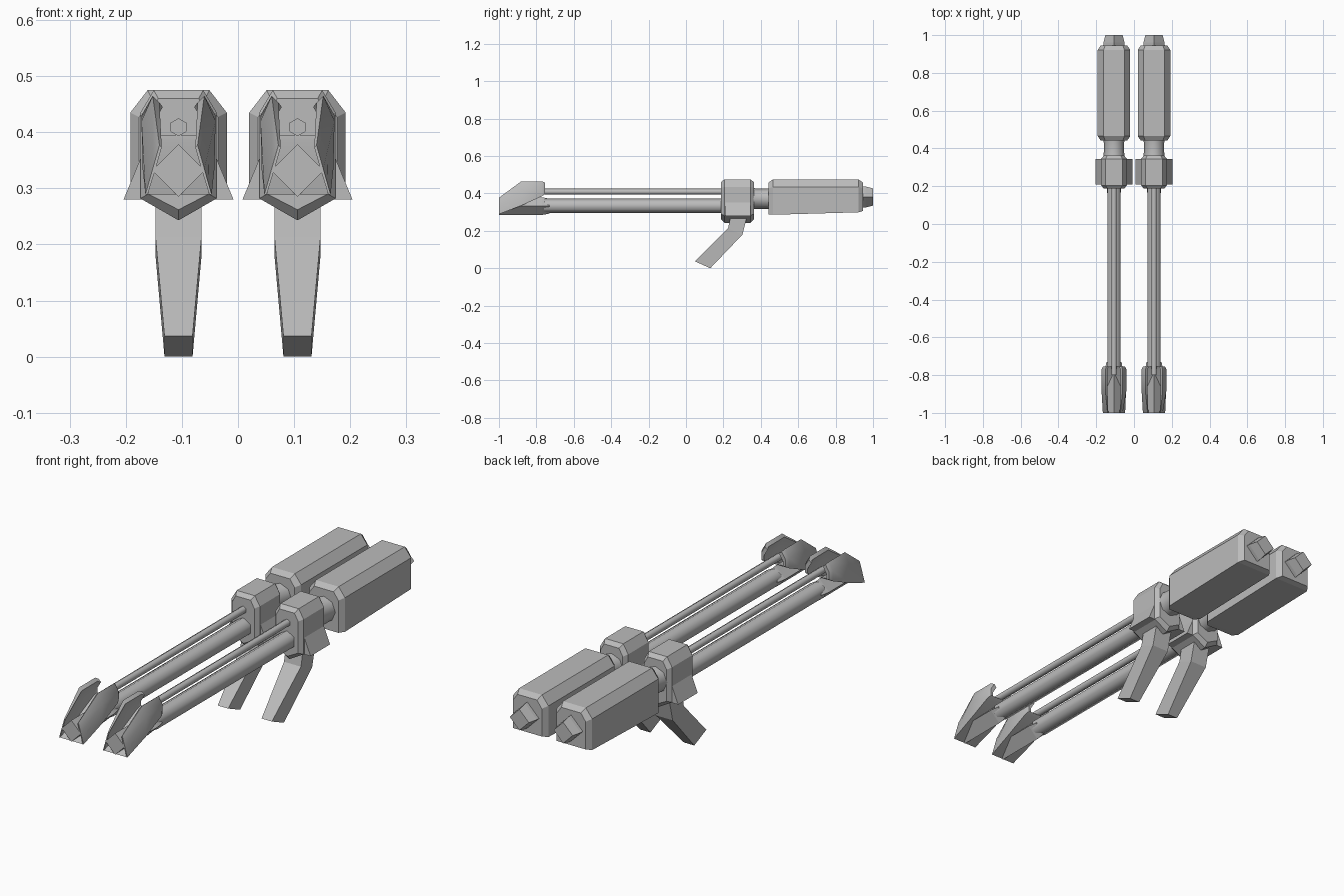
import bpy, bmesh, math

cube = bpy.data.objects.get("Cube")
if cube:
    bpy.data.objects.remove(cube)

metal = bpy.data.materials.new("grey_metal")
metal.use_nodes = True
metal.diffuse_color = (0.5, 0.5, 0.5, 1)
metal.node_tree.nodes["Principled BSDF"].inputs["Base Color"].default_value = (0.5, 0.5, 0.5, 1)

OFFSET = 0.106


def loft(name, rings, smooth=None):
    """Skin closed rings of (x, y, z) points, once for each side."""
    bm = bmesh.new()
    loops = [[bm.verts.new(p) for p in ring] for ring in rings]
    n = len(loops[0])
    for a, b in zip(loops, loops[1:]):
        for i in range(n):
            j = (i + 1) % n
            bm.faces.new((a[i], a[j], b[j], b[i]))
    bm.faces.new(loops[0])
    bm.faces.new(loops[-1])
    bmesh.ops.remove_doubles(bm, verts=bm.verts, dist=0.0005)
    bmesh.ops.recalc_face_normals(bm, faces=bm.faces)
    mesh = bpy.data.meshes.new(name)
    bm.to_mesh(mesh)
    bm.free()
    mesh.materials.append(metal)
    for side, sign in (("left", 1), ("right", -1)):
        obj = bpy.data.objects.new(f"{side}_{name}", mesh)
        obj.location.x = sign * OFFSET
        bpy.context.collection.objects.link(obj)
    if smooth:
        bpy.ops.object.select_all(action="DESELECT")
        obj.select_set(True)
        bpy.context.view_layer.objects.active = obj
        bpy.ops.object.shade_smooth_by_angle(angle=math.radians(smooth))


def section(y, half):
    """Symmetric ring at y from its +x half, listed top to bottom."""
    return [(x, y, z) for x, z in half] + [(-x, y, z) for x, z in reversed(half)]


def tube(name, sides, z, stations, smooth=None):
    """Turned part along y with a vertex at the top; stations are (y, radius)."""
    angles = [math.tau * i / sides for i in range(sides)]
    loft(name, [[(r * math.sin(a), y, z + r * math.cos(a)) for a in angles]
                for y, r in stations], smooth)


# Barrel, muzzle, upper rod, neck and rear plug
tube("barrel", 6, 0.334, [(-0.76, 0.04), (0.2, 0.04)], 65)
tube("muzzle", 4, 0.332, [(-1, 0.047), (-0.77, 0.047), (-0.73, 0.04)])
tube("upper_rod", 6, 0.409, [(-0.8, 0.016), (0.2, 0.016)], 65)
tube("neck", 8, 0.372, [(0.35, 0.058), (0.38, 0.054), (0.43, 0.054), (0.46, 0.058)], 50)
tube("rear_plug", 4, 0.381, [(0.93, 0.058), (0.96, 0.056), (1, 0.046)])

# Hood over the muzzle: an open-bottomed shell with pointed cheeks
hood = []
for y, t, half in (
        (-1, 0.004, [(0.034, 0.377), (0.046, 0.335), (0.059, 0.289)]),
        (-0.88, 0.012, [(0.046, 0.465), (0.066, 0.42), (0.064, 0.335)]),
        (-0.77, 0.012, [(0.046, 0.465), (0.066, 0.43), (0.065, 0.385)]),
        (-0.755, 0.012, [(0.04, 0.457), (0.058, 0.427), (0.058, 0.395)])):
    inner = [(x - t, z - (t if i < 2 else 0)) for i, (x, z) in enumerate(half)]
    hood.append(section(y, half) + section(y, inner)[::-1])
loft("muzzle_hood", hood, 40)

# Receiver block with a V-shaped underside
block = [(0.044, 0.475), (0.068, 0.435), (0.068, 0.282), (0, 0.243)]
bevel = [(0.036, 0.46), (0.054, 0.428), (0.054, 0.29), (0, 0.262)]
loft("receiver", [section(0.187, bevel), section(0.205, block),
                  section(0.345, block), section(0.363, bevel)])

# Flared skirt on both sides of the receiver
skirt = [(0.06, 0.372), (0.098, 0.28)]
loft("receiver_skirt", [section(0.21, skirt), section(0.345, skirt)])

# Rear housing, its floor rising slightly to the back
def housing(y, floor, inset=0.0):
    return section(y, [(0.055 - inset / 2, 0.475 - inset), (0.086 - inset, 0.435 - inset / 2),
                       (0.086 - inset, floor)])

loft("rear_housing", [housing(0.442, 0.286, 0.016), housing(0.465, 0.286),
                      housing(0.922, 0.299), housing(0.945, 0.306, 0.016)])

# Raked grip: front edge, rear edge and half widths at each station
grip = []
for (fy, fz), (ry, rz), w in (((0.24, 0.285), (0.328, 0.285), 0.041),
                              ((0.225, 0.213), (0.302, 0.18), 0.041),
                              ((0.047, 0.037), (0.13, 0), 0.025)):
    grip.append([(-w, fy, fz), (w, fy, fz), (w, ry, rz), (-w, ry, rz)])
loft("grip", grip)
